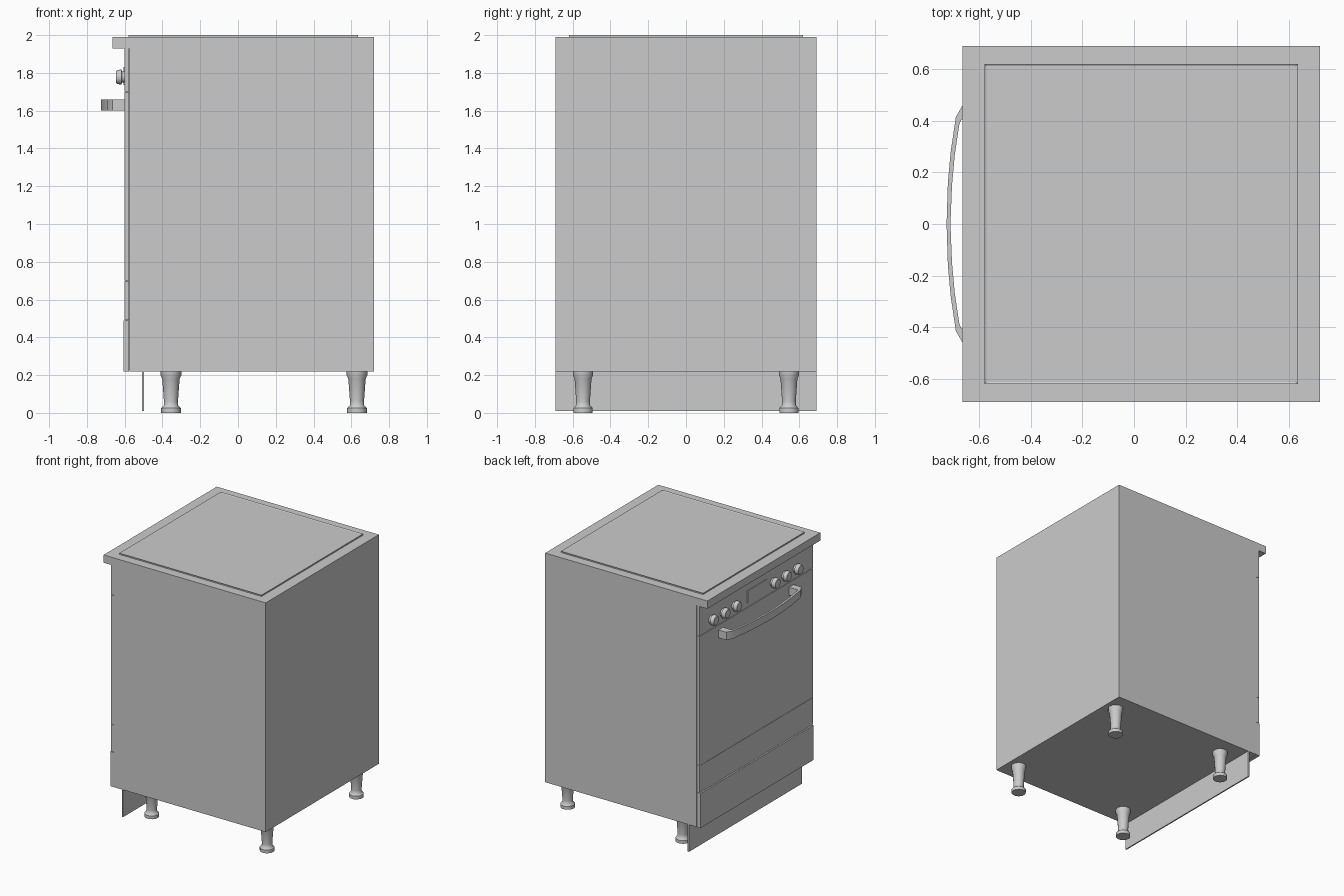
import bpy, bmesh, math
from mathutils import Matrix

if "Cube" in bpy.data.objects:
    bpy.data.objects.remove(bpy.data.objects["Cube"])

GREY = (0.6, 0.6, 0.6, 1)
mat = bpy.data.materials.new("plain_grey")
mat.use_nodes = True
mat.diffuse_color = GREY
mat.node_tree.nodes["Principled BSDF"].inputs["Base Color"].default_value = GREY

HALF = 0.69  # half the width of the cabinet


def finish(name, bm, smooth=False):
    bmesh.ops.recalc_face_normals(bm, faces=bm.faces)
    mesh = bpy.data.meshes.new(name)
    bm.to_mesh(mesh)
    bm.free()
    mesh.materials.append(mat)
    ob = bpy.data.objects.new(name, mesh)
    bpy.context.collection.objects.link(ob)
    if smooth:
        bpy.ops.object.select_all(action="DESELECT")
        ob.select_set(True)
        bpy.context.view_layer.objects.active = ob
        bpy.ops.object.shade_smooth_by_angle(angle=math.radians(40))
    return ob


def box_mesh(x, y, z):
    bm = bmesh.new()
    size = [b - a for a, b in (x, y, z)]
    mid = [(a + b) / 2 for a, b in (x, y, z)]
    bmesh.ops.create_cube(bm, size=1, matrix=Matrix.Translation(mid) @ Matrix.Diagonal((*size, 1)))
    return bm


def box(name, x, y, z):
    return finish(name, box_mesh(x, y, z))


def lathe(name, profile, matrix, sides):
    """Spin (radius, height) points about local z and close both ends."""
    bm = bmesh.new()
    rings = []
    for r, h in profile:
        angles = [2 * math.pi * i / sides for i in range(sides)]
        rings.append([bm.verts.new(matrix @ Matrix.Translation((r * math.cos(a), r * math.sin(a), h)).translation)
                      for a in angles])
    for low, high in zip(rings, rings[1:]):
        for i in range(sides):
            j = (i + 1) % sides
            bm.faces.new((low[i], low[j], high[j], high[i]))
    bm.faces.new(rings[0])
    bm.faces.new(rings[-1])
    return finish(name, bm, True)


# Cabinet and worktop
box("cabinet", (-0.575, 0.72), (-HALF, HALF), (0.22, 1.93))
box("worktop", (-0.665, 0.72), (-HALF, HALF), (1.93, 1.99))

# Hob with a thin raised rim around the glass
bm = box_mesh((-0.58, 0.635), (-0.62, 0.62), (1.985, 2.0))
bm.normal_update()
top = [f for f in bm.faces if f.normal.z > 0.9]
bmesh.ops.inset_region(bm, faces=top, thickness=0.012)
bmesh.ops.translate(bm, verts=top[0].verts, vec=(0, 0, -0.004))
finish("hob", bm)

# Front panels
box("control_panel", (-0.6, -0.578), (-HALF, HALF), (1.702, 1.93))
box("door_lower_rail", (-0.6, -0.578), (-HALF, HALF), (0.492, 0.699))
box("drawer_front", (-0.607, -0.578), (-HALF, HALF), (0.22, 0.488))
box("front_backing", (-0.59, -0.57), (-0.68, 0.68), (0.23, 1.93))

# Door with a shallow window
bm = box_mesh((-0.6, -0.578), (-HALF, HALF), (0.701, 1.698))
bm.normal_update()
face = [f for f in bm.faces if f.normal.x < -0.9]
bmesh.ops.inset_region(bm, faces=face, thickness=0.14)
for v in face[0].verts:
    v.co.y = math.copysign(0.48, v.co.y)
    v.co.x += 0.003
finish("oven_door", bm)

# Display plate
box("display", (-0.605, -0.598), (-0.13, 0.11), (1.735, 1.83))

# Control knobs
knob_profile = [(0.03, 0), (0.03, 0.015), (0.04, 0.018), (0.037, 0.04), (0.032, 0.046)]
for i, y in enumerate((0.55, 0.41, 0.27, -0.20, -0.34, -0.48)):
    place = Matrix.Translation((-0.599, y, 1.778)) @ Matrix.Rotation(-math.pi / 2, 4, "Y")
    lathe(f"knob_{i + 1}", knob_profile, place, 20)

# Bowed door handle: outer and inner outlines, mirrored along y
outer = [(-0.598, 0.46), (-0.665, 0.458), (-0.69, 0.415), (-0.71, 0.28), (-0.721, 0.16)]
inner = [(-0.598, 0.40), (-0.668, 0.405), (-0.676, 0.39), (-0.694, 0.27), (-0.705, 0.15)]
outer += [(-0.726, 0)] + [(x, -y) for x, y in reversed(outer)]
inner += [(-0.711, 0)] + [(x, -y) for x, y in reversed(inner)]
bm = bmesh.new()
rows = [[bm.verts.new((x, y, z)) for x, y in line]
        for line, z in ((outer, 1.60), (outer, 1.66), (inner, 1.66), (inner, 1.60))]
for k in range(4):
    a, b = rows[k], rows[(k + 1) % 4]
    for i in range(len(a) - 1):
        bm.faces.new((a[i], a[i + 1], b[i + 1], b[i]))
for end in (0, -1):
    bm.faces.new([row[end] for row in rows])
finish("door_handle", bm, True)

# Legs
leg_profile = [(0.052, 0), (0.052, 0.025), (0.038, 0.04), (0.037, 0.06), (0.046, 0.18), (0.055, 0.2), (0.055, 0.222)]
for x, x_name in ((-0.355, "front"), (0.63, "back")):
    for side, y_name in ((1, "a"), (-1, "b")):
        lathe(f"leg_{x_name}_{y_name}", leg_profile, Matrix.Translation((x, side * 0.545, 0)), 14)

# Plinth board
box("plinth", (-0.508, -0.498), (-HALF, HALF), (0.01, 0.22))
